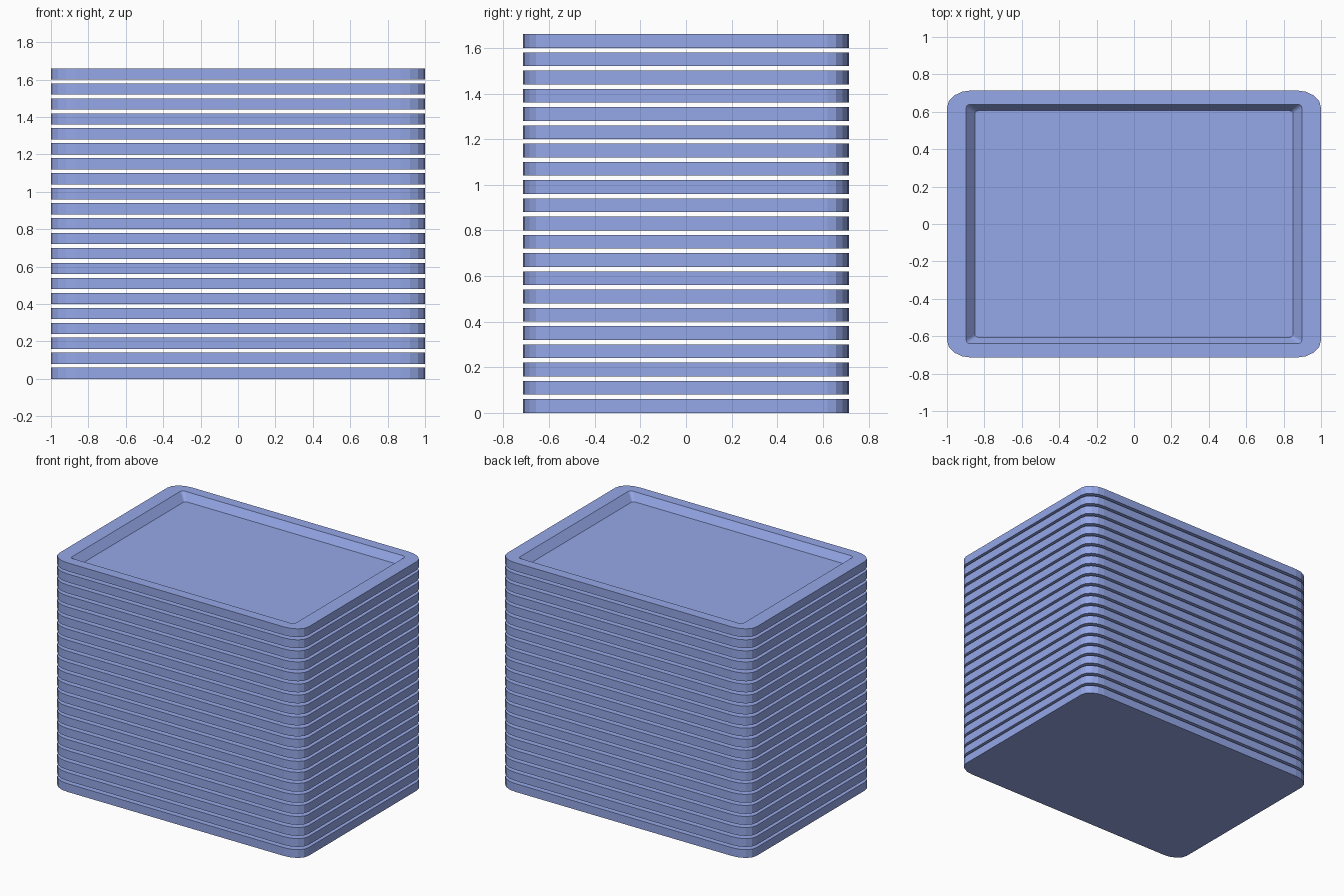
import bpy, bmesh
from math import cos, sin, pi

if "Cube" in bpy.data.objects:
    bpy.data.objects.remove(bpy.data.objects["Cube"])

COUNT, PITCH, THICK, DEPTH = 21, 0.08, 0.06, 0.054
SEGS, ASPECT = 4, 0.714


def ring(bm, hx, hy, r, z):
    """Rectangle with elliptical corners, counter-clockwise."""
    verts, ry = [], r * ASPECT
    for i, (sx, sy) in enumerate([(1, 1), (-1, 1), (-1, -1), (1, -1)]):
        for k in range(SEGS + 1):
            a = pi / 2 * (i + k / SEGS)
            verts.append(bm.verts.new((sx * (hx - r) + r * cos(a),
                                       sy * (hy - ry) + ry * sin(a), z)))
    return verts


# One tray: flat base, outer wall, flat rim, sloped recess, floor
bm = bmesh.new()
rings = [ring(bm, 1.0, 0.714, 0.13, 0),
         ring(bm, 1.0, 0.714, 0.13, THICK),
         ring(bm, 0.897, 0.64, 0.025, THICK),
         ring(bm, 0.85, 0.606, 0.02, THICK - DEPTH)]
n = len(rings[0])
for lo, hi in zip(rings, rings[1:]):
    for i in range(n):
        j = (i + 1) % n
        bm.faces.new((lo[i], lo[j], hi[j], hi[i]))
bm.faces.new(rings[0][::-1])
bm.faces.new(rings[-1])
mesh = bpy.data.meshes.new("tray")
bm.to_mesh(mesh)
bm.free()

# Blue plastic
mat = bpy.data.materials.new("blue")
mat.diffuse_color = (0.30, 0.39, 0.81, 1)
mat.use_nodes = True
mat.node_tree.nodes["Principled BSDF"].inputs["Base Color"].default_value = mat.diffuse_color
mesh.materials.append(mat)

# Stack of evenly spaced trays sharing one mesh
for k in range(COUNT):
    tray = bpy.data.objects.new(f"tray_{k + 1:02d}", mesh)
    tray.location.z = k * PITCH
    bpy.context.collection.objects.link(tray)
